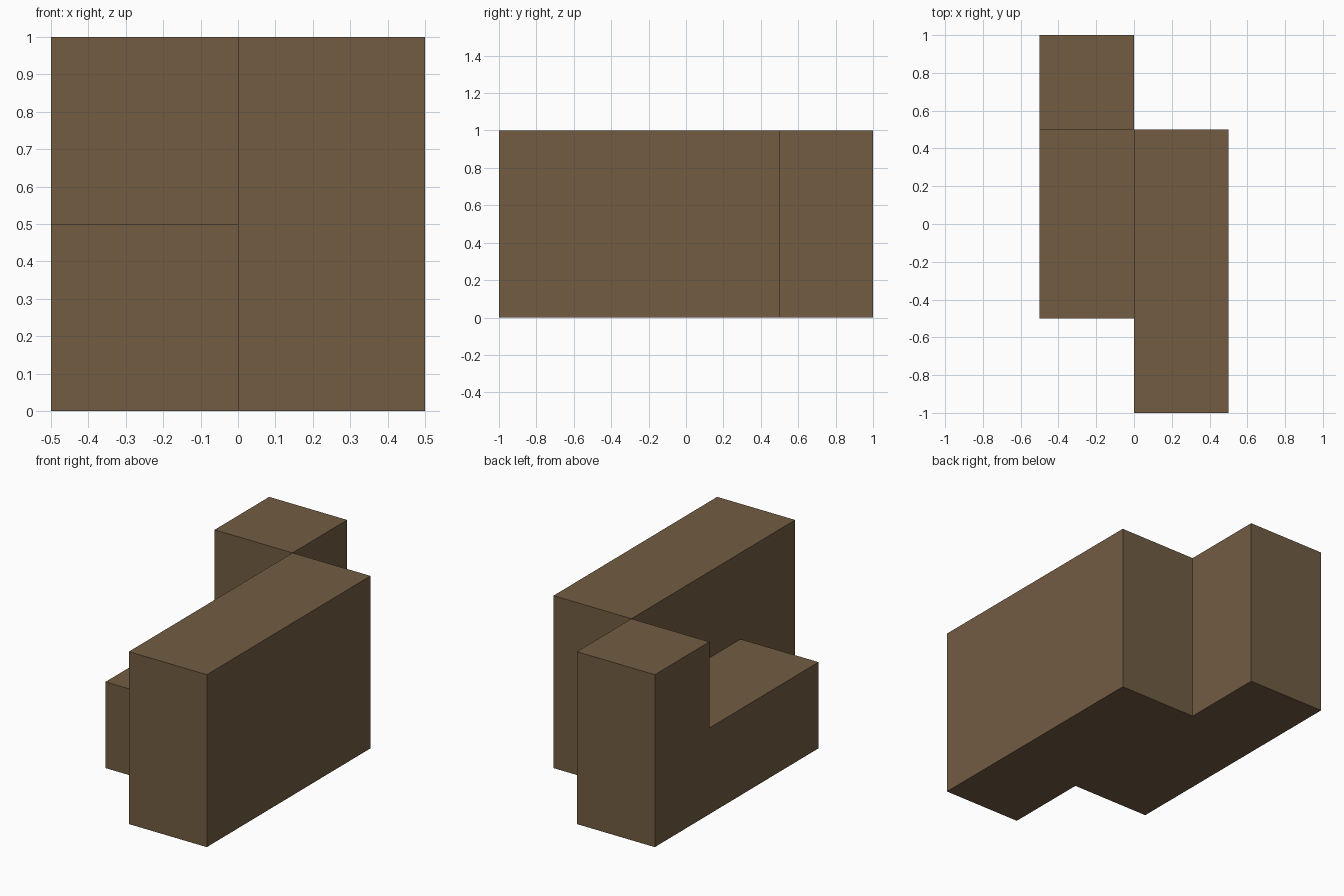
import bpy
import bmesh

cube = bpy.data.objects.get("Cube")
if cube:
    bpy.data.objects.remove(cube, do_unlink=True)

# Single flat brown
brown = bpy.data.materials.new("brown")
brown.use_nodes = True
colour = (0.168, 0.107, 0.055, 1)
brown.diffuse_color = colour
bsdf = next(n for n in brown.node_tree.nodes if n.type == "BSDF_PRINCIPLED")
bsdf.inputs["Base Color"].default_value = colour
bsdf.inputs["Roughness"].default_value = 0.9


def extruded_profile(name, profile, x_start, width):
    """Extrude a closed (y, z) side profile along x."""
    bm = bmesh.new()
    side = bm.faces.new([bm.verts.new((x_start, y, z)) for y, z in profile])
    result = bmesh.ops.extrude_face_region(bm, geom=[side], use_keep_orig=True)
    moved = [v for v in result["geom"] if isinstance(v, bmesh.types.BMVert)]
    bmesh.ops.translate(bm, verts=moved, vec=(width, 0, 0))
    bmesh.ops.recalc_face_normals(bm, faces=bm.faces)
    mesh = bpy.data.meshes.new(name)
    bm.to_mesh(mesh)
    bm.free()
    mesh.materials.append(brown)
    obj = bpy.data.objects.new(name, mesh)
    bpy.context.collection.objects.link(obj)
    return obj


# Tall slab on the left half
extruded_profile("tall_slab", [(-1, 0), (0.5, 0), (0.5, 1), (-1, 1)], 0, 0.5)

# Low step rising to a full-height block at the back of the right half
extruded_profile("stepped_block",
                 [(-0.5, 0), (1, 0), (1, 1), (0.5, 1), (0.5, 0.5), (-0.5, 0.5)],
                 -0.5, 0.5)
